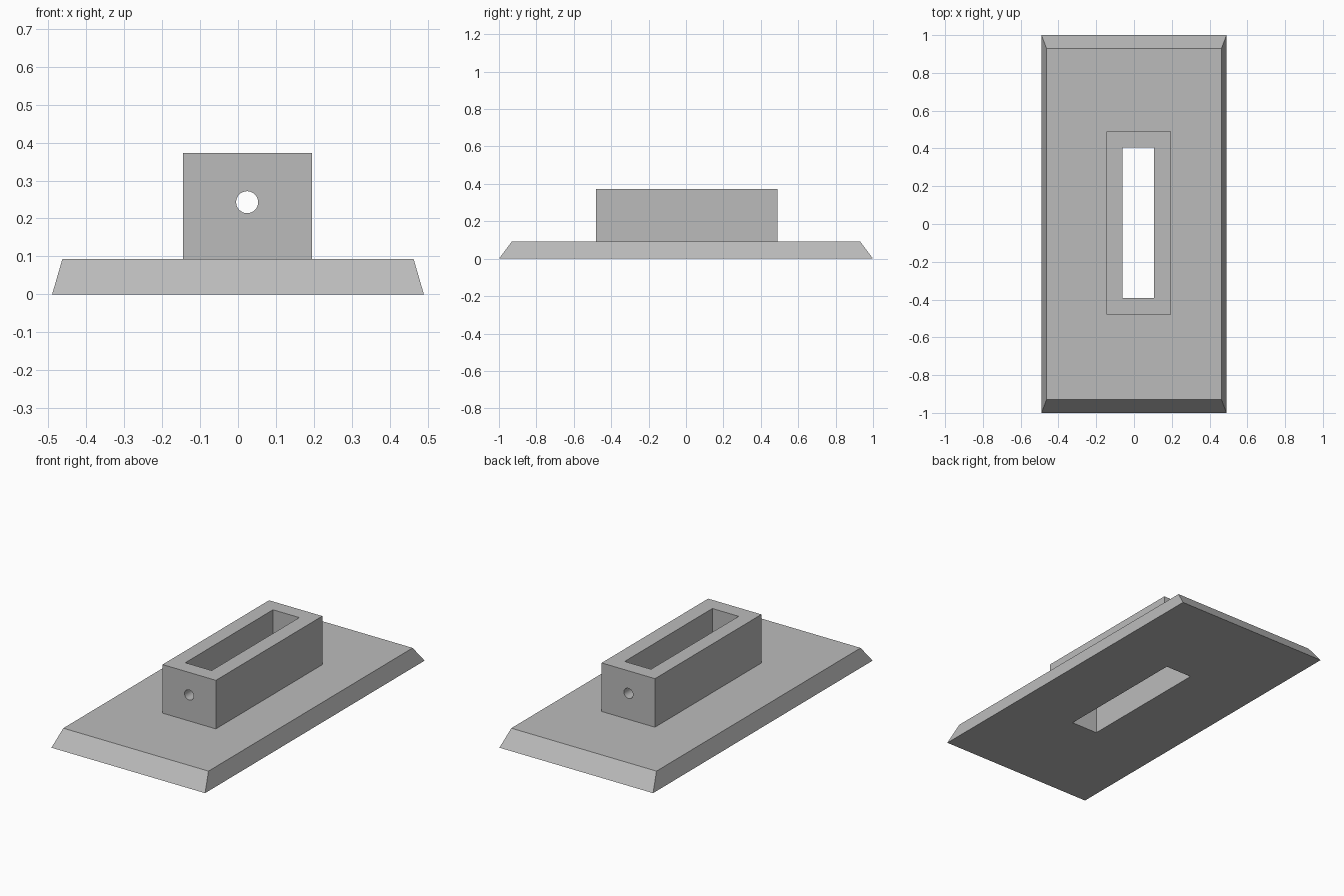
import bpy
import math

cube = bpy.data.objects.get("Cube")
if cube:
    bpy.data.objects.remove(cube, do_unlink=True)

grey = bpy.data.materials.new("plain grey")
grey.use_nodes = True
grey.diffuse_color = (0.5, 0.5, 0.5, 1)
grey.node_tree.nodes["Principled BSDF"].inputs["Base Color"].default_value = (0.5, 0.5, 0.5, 1)


def box(name, low, high):
    """Box between two opposite corners."""
    bpy.ops.mesh.primitive_cube_add(size=1)
    ob = bpy.context.object
    ob.name = name
    for v in ob.data.vertices:
        v.co = [(a + b) / 2 + c * (b - a) for a, b, c in zip(low, high, v.co)]
    ob.data.materials.append(grey)
    return ob


def combine(target, tool, operation):
    """Apply a boolean and discard the tool object."""
    mod = target.modifiers.new(operation.lower(), "BOOLEAN")
    mod.operation = operation
    mod.solver = "EXACT"
    mod.object = tool
    bpy.context.view_layer.objects.active = target
    bpy.ops.object.modifier_apply(modifier=mod.name)
    bpy.data.objects.remove(tool, do_unlink=True)


# Base plate with sloping sides
BASE_TOP = 0.093
plate = box("slotted_base", (-0.49, -1, 0), (0.49, 1, BASE_TOP))
for v in plate.data.vertices:
    if v.co.z > BASE_TOP / 2:
        v.co.x *= 0.463 / 0.49
        v.co.y *= 0.93

# Rectangular socket, set slightly off centre
socket = box("socket", (-0.145, -0.48, 0.05), (0.195, 0.49, 0.373))
combine(plate, socket, "UNION")

# Slot running through socket and plate
slot = box("slot_cutter", (-0.061, -0.393, -0.2), (0.107, 0.406, 0.6))
combine(plate, slot, "DIFFERENCE")

# Round pin hole through both end walls
bpy.ops.mesh.primitive_cylinder_add(vertices=32, radius=0.029, depth=1.6,
                                    location=(0.024, 0, 0.243),
                                    rotation=(math.pi / 2, 0, 0))
pin = bpy.context.object
pin.name = "pin_hole_cutter"
pin.data.materials.append(grey)
combine(plate, pin, "DIFFERENCE")

# Crisp edges, smooth hole walls
bpy.ops.object.select_all(action="DESELECT")
plate.select_set(True)
bpy.context.view_layer.objects.active = plate
bpy.ops.object.shade_smooth_by_angle(angle=math.radians(30))
